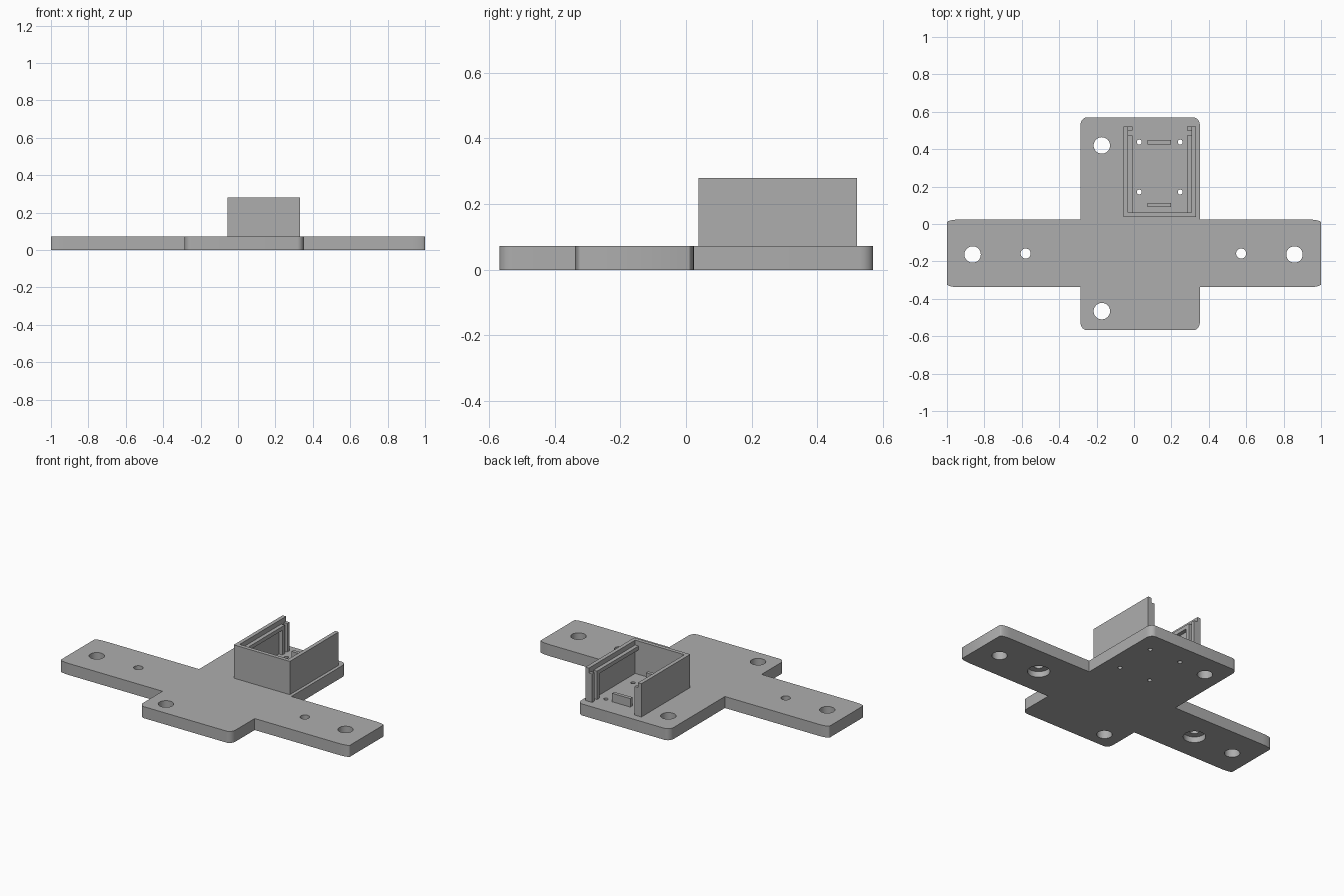
import bpy, bmesh, math

if "Cube" in bpy.data.objects:
    bpy.data.objects.remove(bpy.data.objects["Cube"], do_unlink=True)

gray = bpy.data.materials.new("plain gray")
gray.use_nodes = True
color = (0.42, 0.42, 0.42, 1)
gray.diffuse_color = color
gray.node_tree.nodes["Principled BSDF"].inputs["Base Color"].default_value = color

TOP = 0.072      # top of the base plate
RIM = 0.28       # top of the holder walls
LEDGE = 0.25     # top of the rails inside the holder


def finish(name, bm):
    bmesh.ops.recalc_face_normals(bm, faces=bm.faces)
    mesh = bpy.data.meshes.new(name)
    bm.to_mesh(mesh)
    bm.free()
    mesh.materials.append(gray)
    ob = bpy.data.objects.new(name, mesh)
    bpy.context.collection.objects.link(ob)
    return ob


def prism(name, outline, z0, z1):
    bm = bmesh.new()
    face = bm.faces.new([bm.verts.new((x, y, z0)) for x, y in outline])
    up = bmesh.ops.extrude_face_region(bm, geom=[face])["geom"]
    bmesh.ops.translate(bm, vec=(0, 0, z1 - z0),
                        verts=[v for v in up if isinstance(v, bmesh.types.BMVert)])
    return finish(name, bm)


def box(name, x0, x1, y0, y1, z0, z1):
    return prism(name, [(x0, y0), (x1, y0), (x1, y1), (x0, y1)], z0, z1)


def corner(x, y, rx, ry, quadrant, steps=8):
    """Elliptical rounding of an outer corner, counter-clockwise."""
    sx, sy = (1, -1, -1, 1)[quadrant], (1, 1, -1, -1)[quadrant]
    pts = []
    for i in range(steps + 1):
        a = (quadrant + i / steps) * math.pi / 2
        pts.append((x - sx * rx + rx * math.cos(a), y - sy * ry + ry * math.sin(a)))
    return pts


# Cross-shaped base plate
L, R, F, B = -0.286, 0.352, -0.568, 0.57     # front-to-back bar
AF, AB = -0.338, 0.024                       # side arms
arm, bar = (0.07, 0.016), (0.035, 0.042)
outline = (corner(1, AB, *arm, 0) + [(R, AB)] + corner(R, B, *bar, 0)
           + corner(L, B, *bar, 1) + [(L, AB)] + corner(-1, AB, *arm, 1)
           + corner(-1, AF, *arm, 2) + [(L, AF)] + corner(L, F, *bar, 2)
           + corner(R, F, *bar, 3) + [(R, AF)] + corner(1, AF, *arm, 3))
plate = prism("base_plate", outline, 0, TOP)

# Holes: x, y, radius, top of cut
holes = [(-0.863, -0.163, 0.044, 1), (0.858, -0.163, 0.044, 1),
         (-0.172, 0.42, 0.044, 1), (-0.172, -0.466, 0.044, 1)]
for x in (-0.579, 0.573):
    holes += [(x, -0.158, 0.027, 1), (x, -0.158, 0.064, 0.036)]   # counterbored
holes += [(x, y, 0.013, 1) for x in (0.028, 0.247) for y in (0.171, 0.438)]
for x, y, r, top in holes:
    ring = [(x + r * math.cos(i * math.pi / 16), y + r * math.sin(i * math.pi / 16))
            for i in range(32)]
    cutter = prism("hole_cutter", ring, -0.1, top)
    cutter.hide_render = True
    mod = plate.modifiers.new("hole", "BOOLEAN")
    mod.operation, mod.solver, mod.object = "DIFFERENCE", "EXACT", cutter
    bpy.context.view_layer.objects.active = plate
    bpy.ops.object.modifier_apply(modifier=mod.name)
    bpy.data.objects.remove(cutter, do_unlink=True)

bpy.ops.object.select_all(action="DESELECT")
plate.select_set(True)
bpy.context.view_layer.objects.active = plate
bpy.ops.object.shade_smooth_by_angle(angle=math.radians(30))

# Holder: U-shaped wall open at the back
X0, X1, Y0, Y1, T = -0.056, 0.332, 0.038, 0.521, 0.024
prism("holder_wall", [(X0, Y0), (X1, Y0), (X1, Y1), (X1 - T, Y1), (X1 - T, Y0 + T),
                      (X0 + T, Y0 + T), (X0 + T, Y1), (X0, Y1)], TOP, RIM)

# Rails, posts and the slot for a rear panel, on both inner sides
for side, x0 in (("right", X0 + T), ("left", X1 - 2 * T)):
    x1 = x0 + T
    box(side + "_end_post", x0, x1, Y1 - 0.022, Y1, TOP, LEDGE)
    box(side + "_inner_post", x0, x1, 0.45, 0.474, TOP, LEDGE - 0.024)
    box(side + "_ledge_rail", x0, x1, Y0 + T, 0.474, LEDGE - 0.024, LEDGE)

# Support bars on the holder floor
for name, y in (("front", 0.09), ("rear", 0.426)):
    box(name + "_support_bar", 0.072, 0.198, y, y + 0.022, TOP, 0.125)
